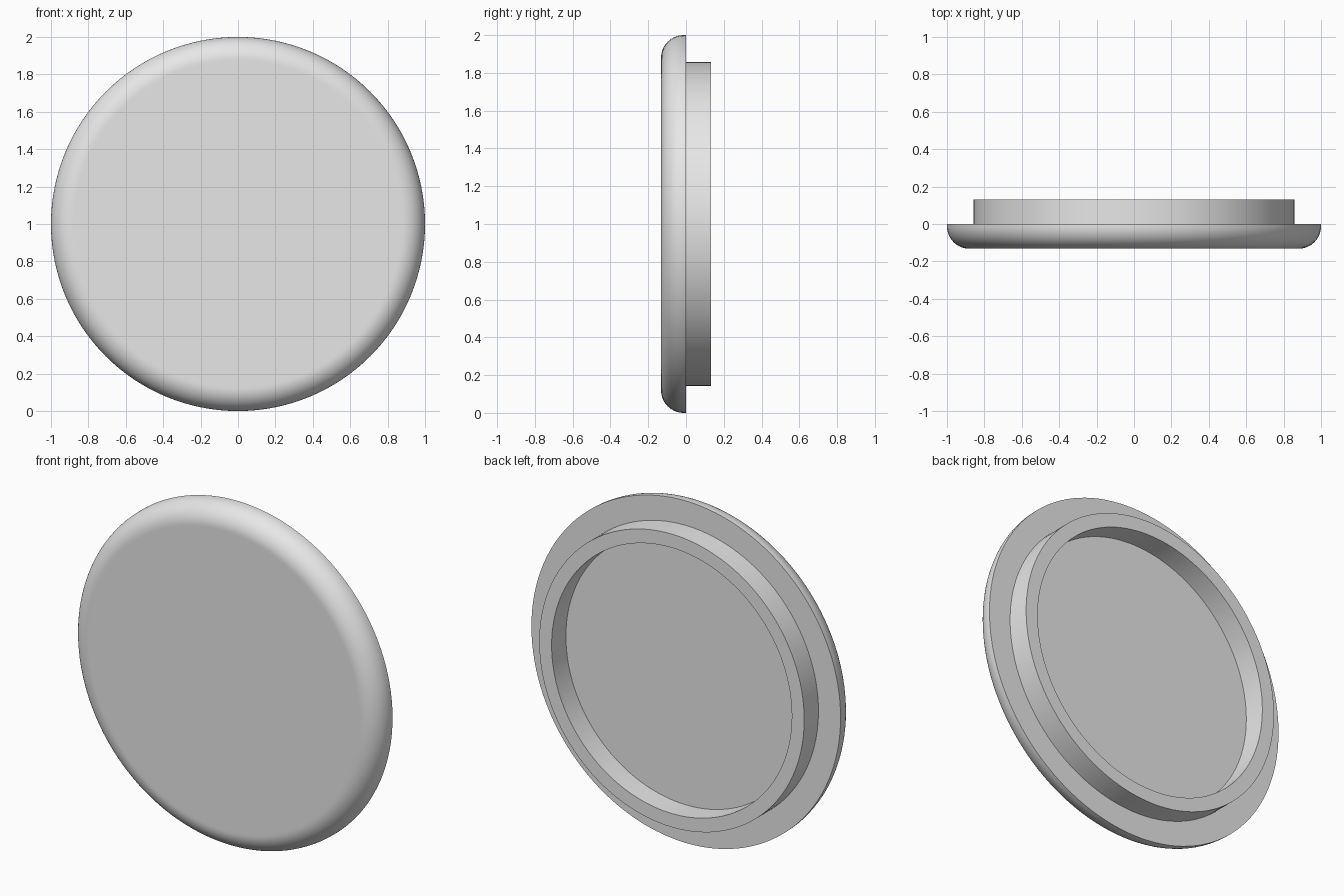
import bpy
import bmesh
from math import sin, cos, pi, radians

cube = bpy.data.objects.get("Cube")
if cube:
    bpy.data.objects.remove(cube, do_unlink=True)

RADIUS = 1.0       # outer radius of the cap
DEPTH = 0.132      # thickness of the cap, and height of the lip
ROUND = 0.12       # radius of the rounded front edge
LIP_OUT, LIP_IN = 0.857, 0.777
SEGMENTS = 128
ARC_STEPS = 16

grey = bpy.data.materials.new("light grey")
grey.use_nodes = True
colour = (0.8, 0.8, 0.8, 1.0)
grey.diffuse_color = colour
grey.node_tree.nodes["Principled BSDF"].inputs["Base Color"].default_value = colour


def lathe(name, profile):
    """Spin a (radius, y) profile about the y axis, centred at z = RADIUS."""
    bm = bmesh.new()
    verts = [bm.verts.new((r, y, 0)) for r, y in profile]
    edges = [bm.edges.new(pair) for pair in zip(verts, verts[1:])]
    bmesh.ops.spin(bm, geom=verts + edges, cent=(0, 0, 0), axis=(0, 1, 0),
                   angle=2 * pi, steps=SEGMENTS)
    bmesh.ops.remove_doubles(bm, verts=bm.verts, dist=0.0001)
    bmesh.ops.recalc_face_normals(bm, faces=bm.faces)
    mesh = bpy.data.meshes.new(name)
    bm.to_mesh(mesh)
    bm.free()
    mesh.materials.append(grey)
    obj = bpy.data.objects.new(name, mesh)
    obj.location.z = RADIUS
    bpy.context.collection.objects.link(obj)
    bpy.ops.object.select_all(action='DESELECT')
    obj.select_set(True)
    bpy.context.view_layer.objects.active = obj
    bpy.ops.object.shade_smooth_by_angle(angle=radians(30))
    return obj


# Flat front face and rounded front edge
profile = [(0, -DEPTH), (RADIUS - ROUND - 0.01, -DEPTH)]
for i in range(ARC_STEPS + 1):
    a = pi / 2 * i / ARC_STEPS
    profile.append((RADIUS - ROUND + ROUND * sin(a),
                    -DEPTH + ROUND - ROUND * cos(a)))

# Flat back, raised lip and recessed floor
profile += [(RADIUS, 0), (LIP_OUT, 0), (LIP_OUT, DEPTH),
            (LIP_IN, DEPTH), (LIP_IN, 0), (0, 0)]

lathe("round_cap_with_lip", profile)
